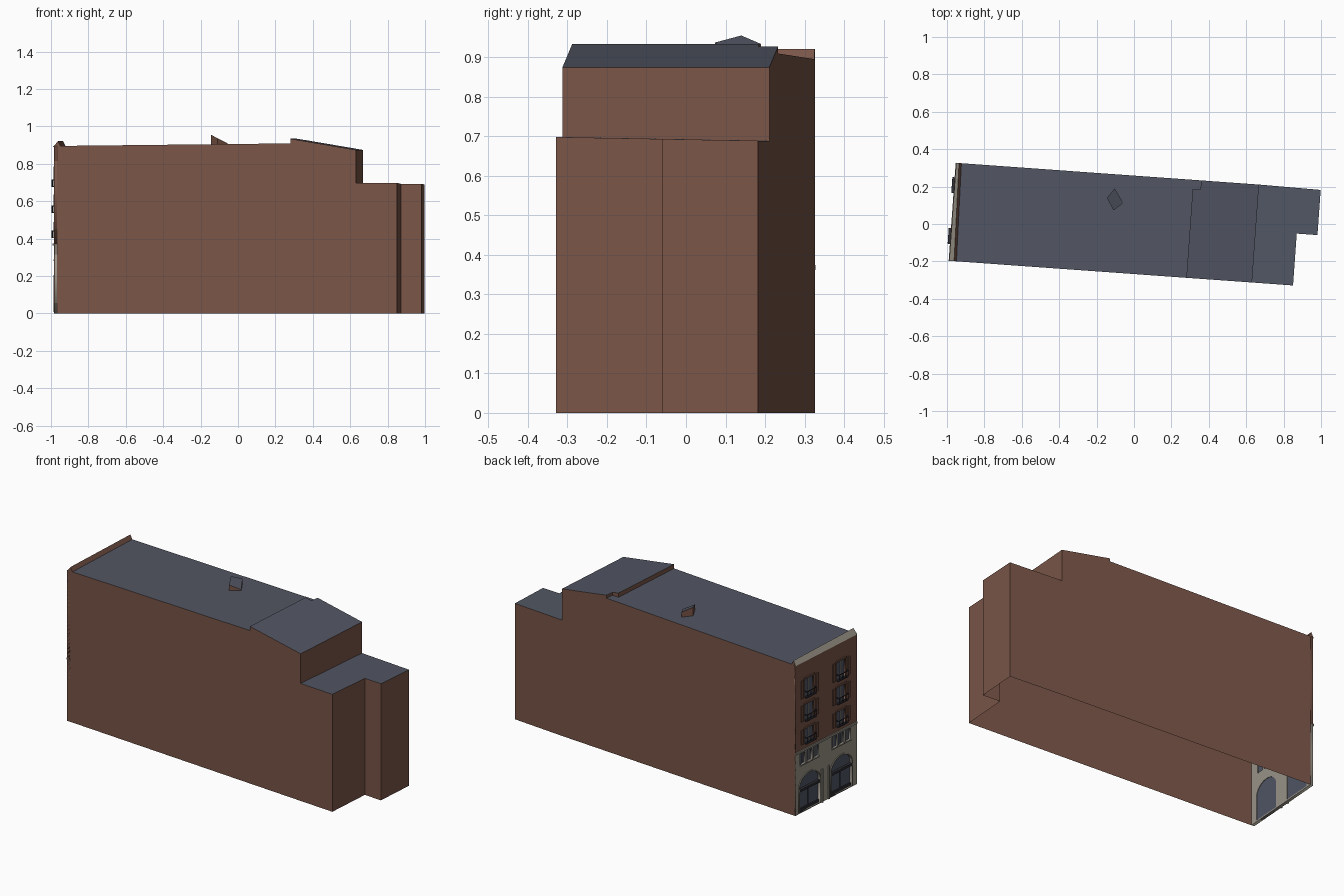
import bpy, bmesh, math
from mathutils import Matrix

cube = bpy.data.objects.get("Cube")
if cube:
    bpy.data.objects.remove(cube, do_unlink=True)


def material(name, rgb):
    m = bpy.data.materials.new(name)
    m.use_nodes = True
    col = (*rgb, 1)
    m.diffuse_color = col
    m.node_tree.nodes["Principled BSDF"].inputs["Base Color"].default_value = col
    return m


BRICK = material("brick", (.195, .092, .065))
SLATE = material("slate", (.084, .093, .123))
STONE = material("pale stone", (.33, .305, .255))
GLASS = material("blue grey glass", (.084, .095, .135))
IRON = material("dark iron", (.03, .03, .037))
WOOD = material("brown shutter", (.14, .065, .045))

# Building frame: u runs back from the street facade, v across it
FRAME = Matrix.Translation((-.985, -.197, 0)) @ Matrix.Rotation(math.radians(-4.1), 4, 'Z')
WIDTH, EAVES, STONE_TOP = .525, .895, .37


def add(name, mesh, mats, xf=FRAME):
    mesh.transform(xf)
    for m in mats:
        mesh.materials.append(m)
    ob = bpy.data.objects.new(name, mesh)
    bpy.context.collection.objects.link(ob)
    return ob


def block(name, outline, top, base, xf=FRAME):
    """Open-bottomed walls and roof; base maps an edge to its foot, None skips it."""
    bm = bmesh.new()
    upper = [bm.verts.new((u, v, top(u, v))) for u, v in outline]
    bm.faces.new(upper).material_index = 1
    n = len(outline)
    for i in range(n):
        foot = base.get(i, 0)
        if foot is None:
            continue
        j = (i + 1) % n
        low = [bm.verts.new((*outline[k], foot)) for k in (i, j)]
        bm.faces.new((low[0], low[1], upper[j], upper[i]))
    bmesh.ops.remove_doubles(bm, verts=bm.verts, dist=1e-5)
    mesh = bpy.data.meshes.new(name)
    bm.to_mesh(mesh)
    bm.free()
    return add(name, mesh, (BRICK, SLATE), xf)


def box(name, u, v, z, mat):
    """Box from (low, high) ranges."""
    bm = bmesh.new()
    bmesh.ops.create_cube(bm, size=1)
    for p in bm.verts:
        p.co = [r[0] if c < 0 else r[1] for c, r in zip(p.co, (u, v, z))]
    mesh = bpy.data.meshes.new(name)
    bm.to_mesh(mesh)
    bm.free()
    return add(name, mesh, (mat,))


def panel(name, loops, u0, u1, mat):
    """Flat panel in the facade plane; later loops are holes in the first."""
    cu = bpy.data.curves.new(name, 'CURVE')
    cu.dimensions, cu.fill_mode, cu.extrude = '2D', 'BOTH', (u1 - u0) / 2
    for loop in loops:
        s = cu.splines.new('POLY')
        s.points.add(len(loop) - 1)
        for p, (v, z) in zip(s.points, loop):
            p.co = (v, z, 0, 1)
        s.use_cyclic_u = True
    tmp = bpy.data.objects.new(name, cu)
    bpy.context.collection.objects.link(tmp)
    dg = bpy.context.evaluated_depsgraph_get()
    mesh = bpy.data.meshes.new_from_object(tmp.evaluated_get(dg))
    bpy.data.objects.remove(tmp, do_unlink=True)
    stand = Matrix(((0, 0, 1, (u0 + u1) / 2), (1, 0, 0, 0), (0, 1, 0, 0), (0, 0, 0, 1)))
    return add(name, mesh, (mat,), FRAME @ stand)


def rect(v0, v1, z0, z1):
    return [(v0, z0), (v1, z0), (v1, z1), (v0, z1)]


def arch(c, half, spring, rise):
    curve = [(c + half * math.cos(t), spring + rise * math.sin(t))
             for t in (math.pi * i / 12 for i in range(13))]
    return [(c - half, .008), (c + half, .008)] + curve


# Main block, raised rear roof and low rear wing
STEP, STEP_IN, NOTCH, DROP = 1.268, 1.31, .475, 1.62
block("main_block",
      [(0, 0), (STEP, 0), (STEP, NOTCH), (STEP_IN, NOTCH), (STEP_IN, WIDTH), (0, WIDTH)],
      lambda u, v: EAVES + .011 * u, {1: None, 2: None, 3: None, 5: None})
block("raised_rear_block",
      [(STEP, 0), (DROP, 0), (DROP, WIDTH), (STEP_IN, WIDTH), (STEP_IN, NOTCH), (STEP, NOTCH)],
      lambda u, v: .934 - .17 * (u - STEP), {1: .68, 3: .9, 4: .9, 5: .9})
block("rear_wing",
      [(DROP, 0), (1.84, 0), (1.84, .278), (1.951, .278), (1.951, .52), (DROP, WIDTH)],
      lambda u, v: .698 - .018 * v, {5: None})

# Turned skylight with a sloping roof
block("skylight", [(-.145, .14), (-.11, .073), (-.057, .112), (-.103, .19)],
      lambda x, y: .955 - .51 * (x + .145), {i: .9 for i in range(4)}, Matrix())

# Street facade: openings grouped in two bays
BAYS = (.133, .405)
FLOORS = ((.395, .49), (.53, .635), (.668, .785))
HALF = .036
upper_holes, lower_holes = [], []
for c in BAYS:
    # Upper windows with mullion, shutters and balcony
    for z0, z1 in FLOORS:
        upper_holes.append(rect(c - HALF, c + HALF, z0, z1))
        panel("window_pane", [rect(c - HALF, c + HALF, z0, z1)], .008, .012, GLASS)
        box("window_mullion", (.004, .008), (c - .002, c + .002), (z0, z1), STONE)
        box("window_lintel", (-.005, 0), (c - HALF - .008, c + HALF + .008), (z1, z1 + .01), BRICK)
        for s in (-1, 1):
            m = c + s * .062
            box("shutter", (-.006, 0), (m - .011, m + .011), (z0 + .01, z1), WOOD)
        foot = z0 + .008
        box("balcony_floor", (-.018, 0), (c - .042, c + .042), (foot, foot + .004), IRON)
        box("balcony_rail", (-.018, -.015), (c - .042, c + .042), (foot + .036, foot + .04), IRON)
        for i in range(7):
            v = c - .039 + i * .013
            box("balcony_bar", (-.018, -.016), (v - .001, v + .001), (foot, foot + .038), IRON)
        for s in (-1, 1):
            v = c + s * .041
            box("balcony_side", (-.018, 0), (v - .0015, v + .0015), (foot + .034, foot + .04), IRON)
    # Three small windows above each shopfront
    for i in (-1, 0, 1):
        m = c + i * .057
        hole = rect(m - .021, m + .021, .288, .353)
        lower_holes.append(hole)
        panel("small_window_pane", [hole], .008, .012, GLASS)
        box("small_window_bar", (.005, .008), (m - .0015, m + .0015), (.288, .353), STONE)
        box("small_window_sill", (-.006, 0), (m - .024, m + .024), (.281, .288), STONE)
    # Arched shopfront with transom and a central bar
    opening = arch(c, .088, .15, .07)
    lower_holes.append(opening)
    panel("shopfront_glass", [opening], .011, .015, GLASS)
    panel("shopfront_surround", [arch(c, .094, .15, .077), opening], -.005, 0, STONE)
    box("shopfront_transom", (-.004, .011), (c - .088, c + .088), (.128, .142), IRON)
    box("shopfront_plinth", (.004, .011), (c - .088, c + .088), (.008, .024), IRON)
    box("shopfront_bar", (.007, .011), (c - .002, c + .002), (.024, .128), IRON)

panel("ground_floor_wall", [rect(0, WIDTH, 0, STONE_TOP)] + lower_holes, 0, .018, STONE)
panel("upper_wall", [rect(0, WIDTH, STONE_TOP, EAVES)] + upper_holes, 0, .018, BRICK)
box("belt_course", (-.006, 0), (0, WIDTH), (STONE_TOP - .008, STONE_TOP + .004), STONE)
for v in (.24, .298):
    box("pilaster", (-.006, 0), (v - .006, v + .006), (0, .2), STONE)

# Ridged parapet: pale street side, brick roof side, narrower at the far end
bm = bmesh.new()
ends = [[bm.verts.new((u, v, z))
         for u, z in ((-.003, EAVES - .004), (ridge, .921), (ridge + .013, EAVES))]
        for v, ridge in ((0, .023), (WIDTH, .012))]
for i in range(3):
    j = (i + 1) % 3
    f = bm.faces.new((ends[0][i], ends[0][j], ends[1][j], ends[1][i]))
    f.material_index = 1 if i == 1 else 0
for e in ends:
    bm.faces.new(e).material_index = 1
bmesh.ops.recalc_face_normals(bm, faces=bm.faces)
parapet = bpy.data.meshes.new("parapet")
bm.to_mesh(parapet)
bm.free()
add("parapet", parapet, (STONE, BRICK))
